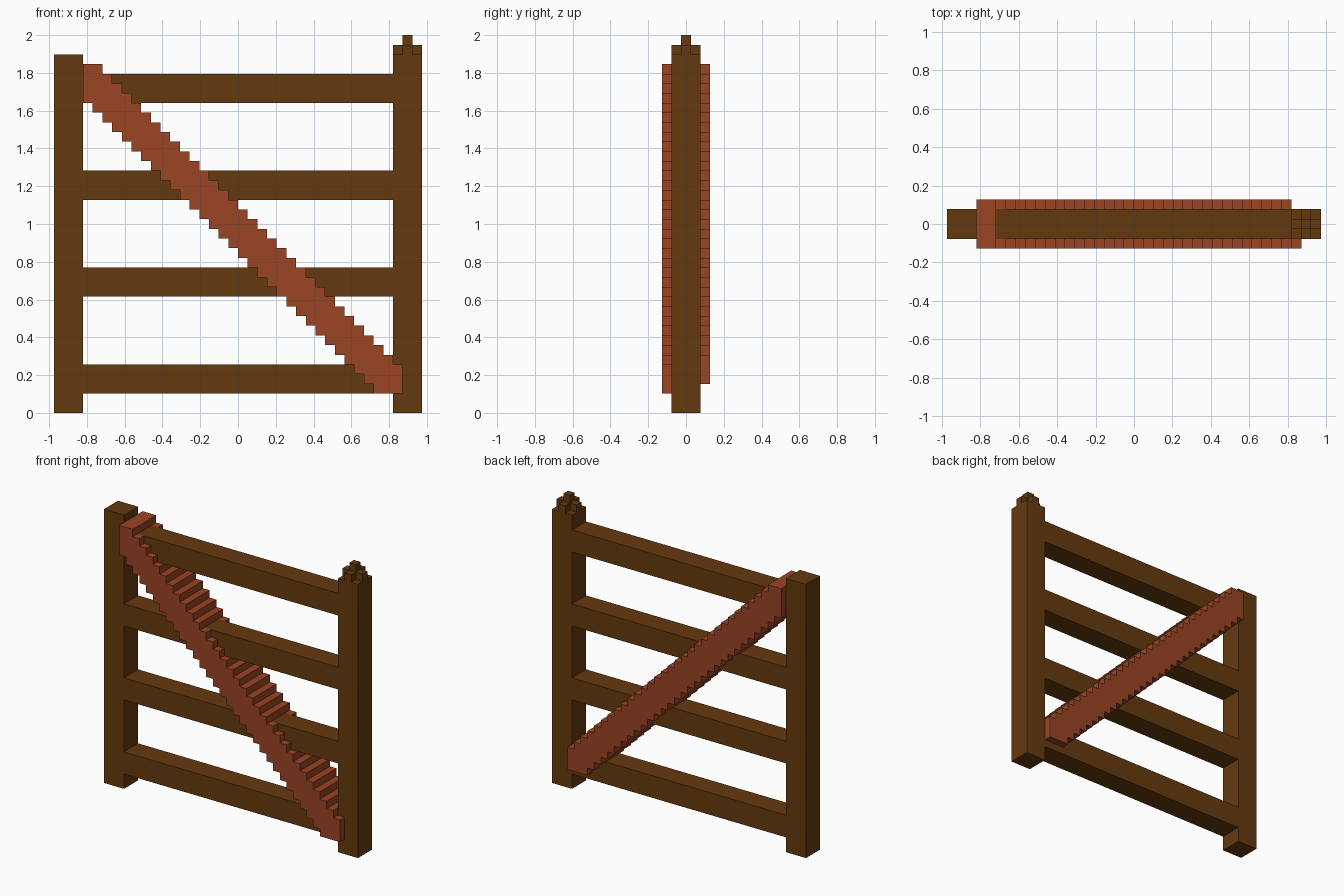
import bpy
import bmesh
from mathutils import Vector

if "Cube" in bpy.data.objects:
    bpy.data.objects.remove(bpy.data.objects["Cube"], do_unlink=True)

U = 2 / 39          # one block
HALF = 19           # half the width in blocks


def material(name, rgb):
    m = bpy.data.materials.new(name)
    m.use_nodes = True
    m.diffuse_color = (*rgb, 1)
    m.node_tree.nodes["Principled BSDF"].inputs["Base Color"].default_value = (*rgb, 1)
    return m


BROWN = material("dark brown wood", (0.130, 0.042, 0.0045))
RED = material("red brown wood", (0.328, 0.058, 0.0176))


def prism(name, outline, y0, y1, mat):
    """Extrude an (x, z) outline, given in blocks, from y0 to y1."""
    bm = bmesh.new()
    verts = [bm.verts.new(((x - HALF) * U, y0 * U, z * U)) for x, z in outline]
    face = bm.faces.new(verts)
    ext = bmesh.ops.extrude_face_region(bm, geom=[face])
    moved = [v for v in ext["geom"] if isinstance(v, bmesh.types.BMVert)]
    bmesh.ops.translate(bm, verts=moved, vec=Vector((0, (y1 - y0) * U, 0)))
    bmesh.ops.recalc_face_normals(bm, faces=bm.faces)
    mesh = bpy.data.meshes.new(name)
    bm.to_mesh(mesh)
    bm.free()
    mesh.materials.append(mat)
    ob = bpy.data.objects.new(name, mesh)
    bpy.context.collection.objects.link(ob)
    return ob


def block(name, x0, x1, z0, z1, y0=-1.5, y1=1.5):
    return prism(name, [(x0, z0), (x1, z0), (x1, z1), (x0, z1)], y0, y1, BROWN)


def stair_outline(first, last, low, high):
    """Stepped diagonal band clipped between heights low and high."""
    bottom, top = [], []
    for i in range(first, last):
        lo, hi = max(35 - i, low), min(40 - i, high)
        if hi > lo:
            bottom += [(i, lo), (i + 1, lo)]
            top += [(i, hi), (i + 1, hi)]
    points = []
    for p in bottom + top[::-1]:
        if not points or p != points[-1]:
            points.append(p)
    return points


# Posts
block("right_post", 0, 3, 0, 37)
block("left_post", 35, 38, 0, 37)

# Stepped finial on the left post: a cross with a knob on top
block("finial_cross_bar", 35, 38, 37, 38, -0.5, 0.5)
block("finial_front_arm", 36, 37, 37, 38, -1.5, -0.5)
block("finial_back_arm", 36, 37, 37, 38, 0.5, 1.5)
block("finial_knob", 36, 37, 38, 39, -0.5, 0.5)

# Rails
rails = [2, 12, 22, 32]
for n, z in enumerate(rails, 1):
    block(f"rail_{n}", 3, 35, z, z + 3)

# Diagonal brace: outer boards, and a core filling the spaces between rails
prism("brace_front", stair_outline(3, 36, 2, 36), -2.5, -1.5, RED)
prism("brace_back", stair_outline(3, 35, 3, 36), 1.5, 2.5, RED)
for n, (z0, z1) in enumerate(zip(rails, rails[1:] + [36]), 1):
    prism(f"brace_core_{n}", stair_outline(3, 35, z0 + 3, z1), -1.5, 1.5, RED)
